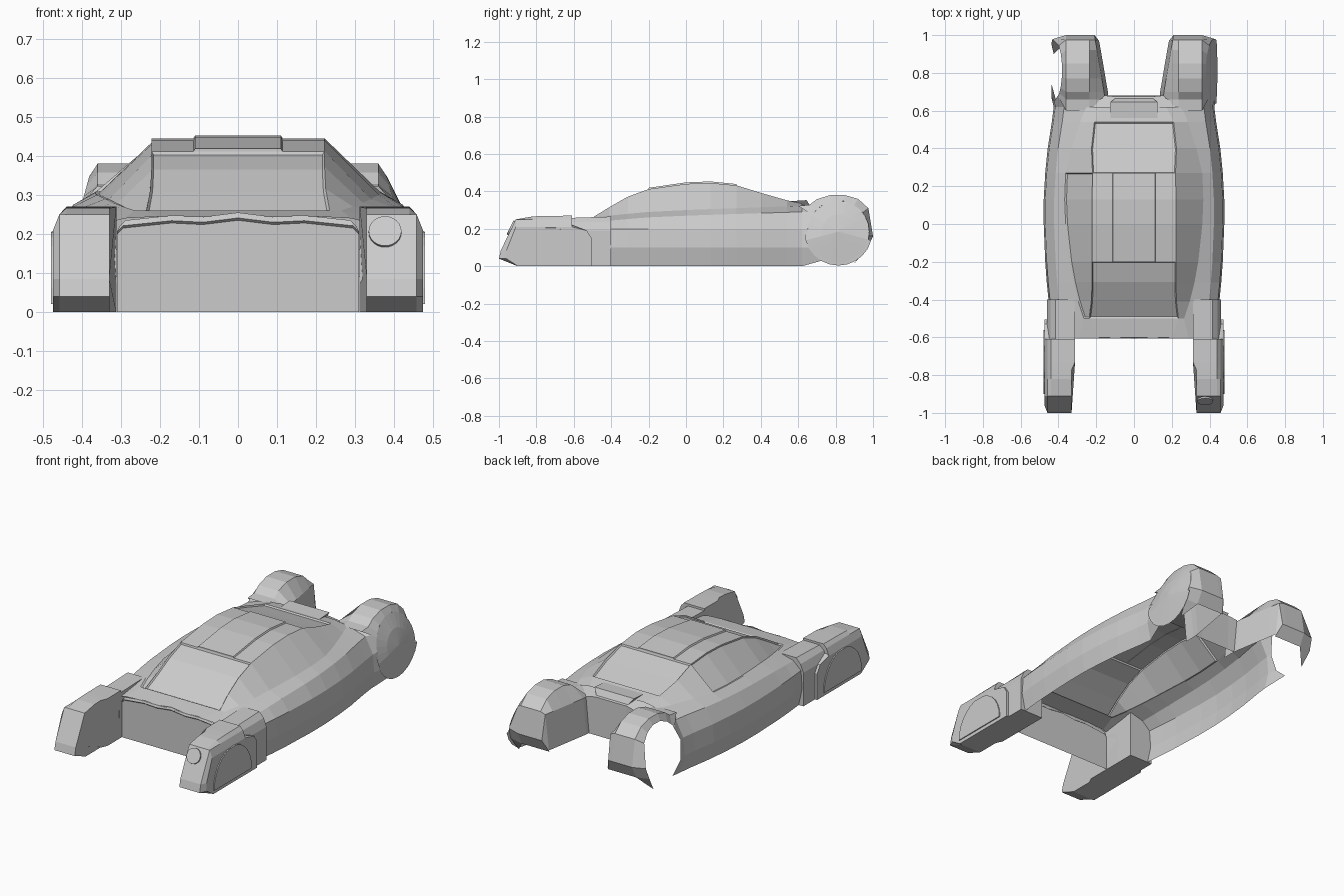
import bpy, bmesh
from math import sin, cos, pi, sqrt, atan2
from mathutils import Vector

if "Cube" in bpy.data.objects:
    bpy.data.objects.remove(bpy.data.objects["Cube"])


def make(name, bm, mirror=False, recalc=True):
    bmesh.ops.remove_doubles(bm, verts=bm.verts, dist=0.0005)
    if recalc:
        bmesh.ops.recalc_face_normals(bm, faces=bm.faces)
    me = bpy.data.meshes.new(name)
    bm.to_mesh(me)
    bm.free()
    ob = bpy.data.objects.new(name, me)
    bpy.context.collection.objects.link(ob)
    if mirror:
        ob.modifiers.new("Mirror", 'MIRROR').use_clip = False
    return ob


def loft(bm, rows, closed=False):
    """Skin rows of points; returns faces keyed by (row, column)."""
    vs = [[bm.verts.new(p) for p in r] for r in rows]
    n, faces = len(rows[0]), {}
    for i in range(len(rows) - 1):
        for j in range(n if closed else n - 1):
            k = (j + 1) % n
            faces[i, j] = bm.faces.new((vs[i][j], vs[i+1][j], vs[i+1][k], vs[i][k]))
    return faces, vs


def poly(bm, pts):
    return bm.faces.new([bm.verts.new(p) for p in pts])


# Body shell: y, half width, belt x, belt z, roof x, roof z
stations = [
    (-.605, .435, .29, .24, .20, .245), (-.50, .445, .265, .26, .235, .26),
    (-.41, .452, .295, .27, .225, .315), (-.31, .462, .32, .28, .222, .372),
    (-.20, .470, .34, .29, .222, .412), (.0, .478, .362, .30, .222, .44),
    (.13, .478, .367, .305, .222, .445), (.27, .47, .362, .31, .22, .432),
    (.40, .457, .33, .315, .225, .392), (.54, .435, .285, .32, .21, .352),
    (.62, .425, .255, .322, .17, .335)]


def section(y, w, bx, bz, rx, rz):
    half = [(w - .022, 0), (w, .1), (w - .008, .2), (w - .055, bz * .9), (bx, bz), (rx, rz)]
    return [(x, y, z) for x, z in half] + [(-x, y, z) for x, z in reversed(half)]


bm = bmesh.new()
F, V = loft(bm, [section(*s) for s in stations])
# Recessed side windows, windscreen and rear window
for rows, col in ((range(1, 7), 4), (range(1, 7), 6), (range(1, 4), 5), (range(7, 9), 5)):
    bmesh.ops.inset_region(bm, faces=[F[i, col] for i in rows], thickness=.006,
                           depth=-.008, use_even_offset=True)
make("body_shell", bm, recalc=False)

# Front wall with a narrow lip below the hood edge
bm = bmesh.new()
wall = [(.31, 0), (.31, .2), (.295, .215), (.17, .228), (.09, .224), (0, .235)]
full = wall + [(-x, z) for x, z in reversed(wall[:-1])]
poly(bm, [(x, -.6, z) for x, z in full])
top = full[1:-1]
loft(bm, [[(x, -.6, z) for x, z in top], [(x, -.607, z + .006) for x, z in top],
          [(x * .98, -.602, z + .02) for x, z in top]])
make("front_wall", bm)

# Roof hatch
bm = bmesh.new()
rows = [[(.115, y, z), (.11, y, z + .009), (-.11, y, z + .009), (-.115, y, z)]
        for y, z in ((-.2, .41), (0, .439), (.13, .444), (.27, .43))]
_, V = loft(bm, rows)
bm.faces.new(V[0])
bm.faces.new(V[-1])
make("roof_hatch", bm)

# Front wheel pods: side profile swept through x
def pod(name, prof, inner, layers):
    bm = bmesh.new()
    rows = [[(inner(y), y, z) for y, z in prof]]
    for x, top, front in layers:
        rows.append([(x, max(y, front), min(z, top)) for y, z in prof])
    _, V = loft(bm, rows, True)
    bm.faces.new(V[0])
    bm.faces.new(V[-1])
    make(name, bm, True)


pod("front_pod",
    [(-1, .04), (-.99, .085), (-.91, .25), (-.82, .266), (-.77, .268), (-.73, .269),
     (-.61, .27), (-.61, .22), (-.53, .19), (-.505, .15), (-.505, 0), (-.73, 0),
     (-.77, 0), (-.9, 0)],
    lambda y: .33 if y < -.75 else .312,
    [(.44, .28, -1), (.458, .25, -1), (.474, .21, -.96)])
pod("front_pod_rear_block", [(-.62, 0), (-.62, .258), (-.4, .265), (-.4, 0)],
    lambda y: .312, [(.415, .28, -1), (.442, .235, -1), (.46, .19, -1)])

# Front wheel covers
bm = bmesh.new()
arc = [(-.73 - .17 * cos(a * pi / 14), .02 + .19 * sin(a * pi / 14)) for a in range(15)]
_, V = loft(bm, [[(.47, y, z) for y, z in arc], [(.48, y, min(z, .205)) for y, z in arc]], True)
bm.faces.new(V[1])
make("front_wheel_cover", bm, True)

# Single headlamp on the right pod
n = Vector((0, -.165, .08)).normalized()
bpy.ops.mesh.primitive_cylinder_add(
    vertices=24, radius=.042, depth=.012, location=(.377, -.935, .205),
    rotation=n.to_track_quat('Z', 'Y').to_euler())
bpy.context.object.name = "headlamp"

# Rear wheel pods
CY, CZ, R = .815, .185, .165
profile = [(.60, .322), (.66, .328), (.70, .358), (.77, .38), (.85, .38), (.92, .36),
           (.975, .31), (1.0, .16), (.965, .09)]


def rim_x(z):
    return .378 + .06 * min(1, max(0, (.36 - z) / .22))


def rim(y, z):
    a = atan2(z - CZ, y - CY)
    z2 = CZ + R * sin(a)
    return (rim_x(z2), CY + R * cos(a), z2)


bm = bmesh.new()
rows = []
for y, z in profile:
    xi = .135 + max(0, y - .68) * .17
    rows.append([(xi, min(y, .97), min(z, .1)), (xi + .02, y, min(z, .3)),
                 (.235, y, z), (.36, y, z), rim(y, z)])
loft(bm, rows)
# pointed lower end of the arch
poly(bm, [(.36, .965, .09), rim(.965, .09), (.425, .90, .015)])
make("rear_pod", bm, True)

# Side panel joining the body to the arch
bm = bmesh.new()
body = section(*stations[-1])[:4]
heights = (.035, .1, .2, .29)
loft(bm, [[Vector(p) for p in body],
          [(rim_x(z), CY - sqrt(R * R - (z - CZ) ** 2), z) for z in heights]])
poly(bm, [body[3], (rim_x(.29), CY - sqrt(R * R - .105 ** 2), .29), rim(.66, .328),
          (.36, .66, .328), (.255, .62, .322)])
make("rear_quarter_panel", bm, True)

# Rear wheel disc, present on the right side only
bm = bmesh.new()
angles = [i * pi / 12 for i in range(24)]
rings = []
for k, bulge in ((1, 0), (.55, .6)):
    ring = []
    for a in angles:
        z, y = CZ + R * k * sin(a), CY + R * k * cos(a)
        x = rim_x(CZ + R * sin(a))
        ring.append((x + (.442 - x) * bulge, y, z))
    rings.append(ring)
lower = [(x, CY + (y - CY) * 1.1, max(0.003, CZ + (z - CZ) * 1.1))
         for x, y, z in rings[0]][12:]
_, V = loft(bm, rings, True)
c = bm.verts.new((.443, CY, CZ))
for i in range(24):
    bm.faces.new((V[1][i], V[1][(i + 1) % 24], c))
loft(bm, [rings[0][12:], lower])
make("rear_wheel_disc", bm)

# Rear deck, tail panel and small lip
bm = bmesh.new()
deck = [[(.25, .60, .322), (.12, .60, .334), (-.12, .60, .334), (-.25, .60, .322)],
        [(.155, .68, .305), (.10, .675, .315), (-.10, .675, .315), (-.155, .68, .305)],
        [(.135, .68, .1), (.09, .68, .1), (-.09, .68, .1), (-.135, .68, .1)]]
loft(bm, deck)
make("rear_deck", bm)
bm = bmesh.new()
lip = [[(s * .125, .55, .347), (s * .125, .645, .353), (s * .1, .665, .32), (s * .1, .57, .325)]
       for s in (1, -1)]
_, V = loft(bm, lip, True)
for v in V:
    bm.faces.new(v)
make("rear_lip", bm)
